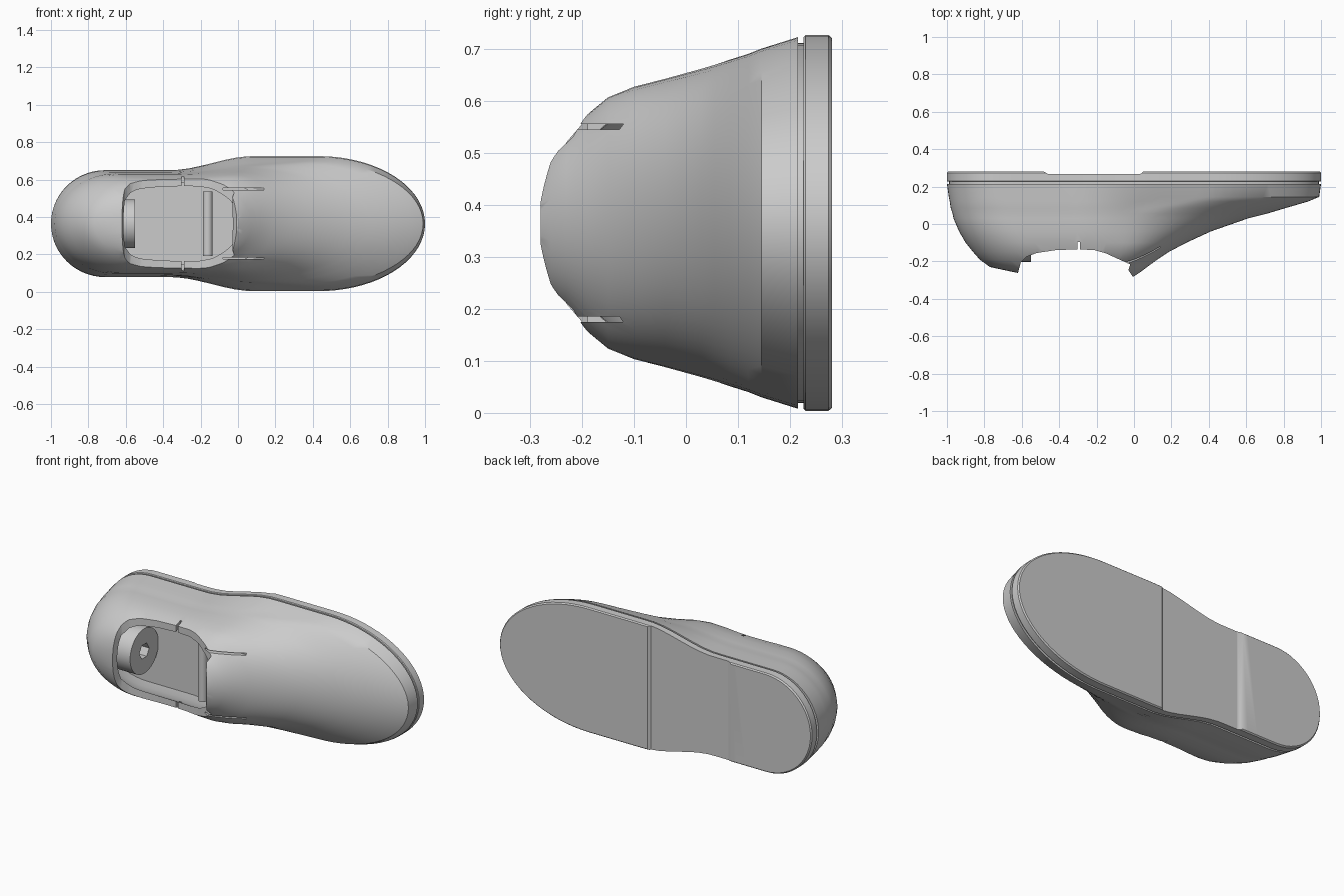
import bpy, bmesh, math
from mathutils import Matrix

if "Cube" in bpy.data.objects:
    bpy.data.objects.remove(bpy.data.objects["Cube"])

ZC = 0.365  # centre line of the shoe, which lies on its side


def mesh_object(name, bm):
    bmesh.ops.recalc_face_normals(bm, faces=bm.faces[:])
    me = bpy.data.meshes.new(name)
    bm.to_mesh(me)
    bm.free()
    ob = bpy.data.objects.new(name, me)
    bpy.context.collection.objects.link(ob)
    return ob


def smooth(ob, angle=32):
    bpy.ops.object.select_all(action='DESELECT')
    ob.select_set(True)
    bpy.context.view_layer.objects.active = ob
    bpy.ops.object.shade_smooth_by_angle(angle=math.radians(angle))


def ring(y, x0, x1, wh, wf, rh, rt):
    """Foot outline: rounded heel, waist, long rounded toe."""
    def width(x):
        t = min(1, max(0, (x + 0.36) / 0.44))
        return wh + (wf - wh) * t * t * (3 - 2 * t)
    half = []
    for i in range(15):
        a = i / 14 * math.pi / 2
        x = x0 + rh * (1 - math.cos(a))
        half.append((x, width(x) * math.sin(a)))
    for i in range(1, 18):
        x = x0 + rh + (x1 - rt - x0 - rh) * i / 18
        half.append((x, width(x)))
    for i in range(19):
        a = i / 18 * math.pi / 2
        x = x1 - rt * (1 - math.sin(a))
        half.append((x, width(x) * math.cos(a)))
    return ([(x, y, ZC + w) for x, w in half] +
            [(x, y, ZC - w) for x, w in half[-2:0:-1]])


def loft(name, levels):
    bm = bmesh.new()
    rows = [[bm.verts.new(p) for p in ring(*l)] for l in levels]
    n = len(rows[0])
    for a, b in zip(rows, rows[1:]):
        for i in range(n):
            j = (i + 1) % n
            bm.faces.new((a[i], a[j], b[j], b[i]))
    bm.faces.new(rows[0])
    bm.faces.new(rows[-1])
    return mesh_object(name, bm)


def prism(name, profile, z0, z1):
    bm = bmesh.new()
    f = bm.faces.new([bm.verts.new((x, y, z0)) for x, y in profile])
    r = bmesh.ops.extrude_face_region(bm, geom=[f])
    for v in r['geom']:
        if isinstance(v, bmesh.types.BMVert):
            v.co.z = z1
    return mesh_object(name, bm)


def box(name, x0, x1, y0, y1, z0, z1):
    return prism(name, [(x0, y0), (x1, y0), (x1, y1), (x0, y1)], z0, z1)


def cylinder(name, r, depth, loc, axis, sides):
    bm = bmesh.new()
    bmesh.ops.create_cone(bm, cap_ends=True, segments=sides,
                          radius1=r, radius2=r, depth=depth)
    rot = Matrix.Rotation(math.pi / 2, 4, 'Y') if axis == 'X' else Matrix()
    bm.transform(Matrix.Translation(loc) @ rot)
    return mesh_object(name, bm)


def cut(ob, cutter):
    cutter.hide_render = True
    m = ob.modifiers.new("cut", 'BOOLEAN')
    m.operation, m.solver, m.object = 'DIFFERENCE', 'EXACT', cutter
    bpy.context.view_layer.objects.active = ob
    bpy.ops.object.modifier_apply(modifier=m.name)
    bpy.data.objects.remove(cutter)


# y, heel x, toe x, heel half width, forefoot half width, heel round, toe round
LEVELS = [
    (0.215, -1.0, 1.0, .283, .357, .29, .57),
    (0.145, -.99, 0.99, .278, .335, .30, .60),
    (0.12, -.985, 0.93, .276, .325, .30, .64),
    (0.085, -.98, 0.81, .273, .314, .31, .68),
    (0.055, -.97, 0.71, .268, .305, .31, .68),
    (0.03, -.965, 0.61, .267, .298, .31, .62),
    (-.04, -.935, 0.41, .262, .280, .31, .46),
    (-.10, -.90, 0.28, .250, .265, .31, .34),
    (-.15, -.86, 0.185, .232, .245, .30, .26),
    (-.19, -.825, 0.125, .205, .21, .28, .22),
    (-.23, -.77, 0.07, .165, .165, .24, .15),
    (-.26, -.63, 0.03, .13, .135, .15, .10),
    (-.28, -.50, 0.0, .09, .09, .10, .08)]

# Upper, with inner cavity, ankle opening and slits
upper = loft("shoe_upper", LEVELS)
INNER = [(y + .025, a + .035, b - .03, h - .025, f - .025, rh, rt)
         for y, a, b, h, f, rh, rt in LEVELS[5:]]
cut(upper, loft("cavity_cutter", INNER))
rim = [(-.63, -.4), (-.62, -.26), (-.605, -.205), (-.575, -.175), (-.52, -.155),
       (-.42, -.14), (-.3, -.135), (-.21, -.14), (-.15, -.157), (-.1, -.18),
       (-.02, -.216), (-.03, -.245), (-.02, -.262), (0, -.29), (0, -.4)]
cut(upper, prism("opening_cutter", rim, -.2, 1))
cut(upper, box("side_notch_cutter", -.302, -.29, -.2, -.095, -.2, 1))
for s in (-1, 1):
    z = ZC + s * .185
    cut(upper, box("slit_cutter", -.08, .14, -.35, -.12, z - .005, z + .005))
smooth(upper)

# Recessed seam between upper and sole
seam = loft("sole_seam", [(y, -.988, .988, .271, .346, .29, .57)
                          for y in (.214, .227)])
smooth(seam)

# Sole with recessed arch between heel and forefoot
sole = loft("sole", [
    (.226, -.997, .997, .282, .357, .29, .57),
    (.230, -1.0, 1.0, .286, .361, .29, .57),
    (.274, -1.0, 1.0, .286, .361, .29, .57),
    (.281, -.994, .994, .280, .355, .29, .57)])
cut(sole, prism("arch_cutter",
                [(-.49, .30), (-.485, .281), (-.46, .268), (.035, .268),
                 (.05, .281), (.06, .30)], -.2, 1))
smooth(sole)

# Ankle fittings inside the opening: drilled disc and cross bar
disc = cylinder("heel_disc", .13, .12, (-.61, -.072, ZC), 'X', 40)
cut(disc, cylinder("hex_cutter", .045, .10, (-.55, -.072, ZC), 'X', 6))
smooth(disc)
bar = cylinder("cross_bar", .026, .345, (-.162, -.09, ZC), 'Z', 24)
smooth(bar)
